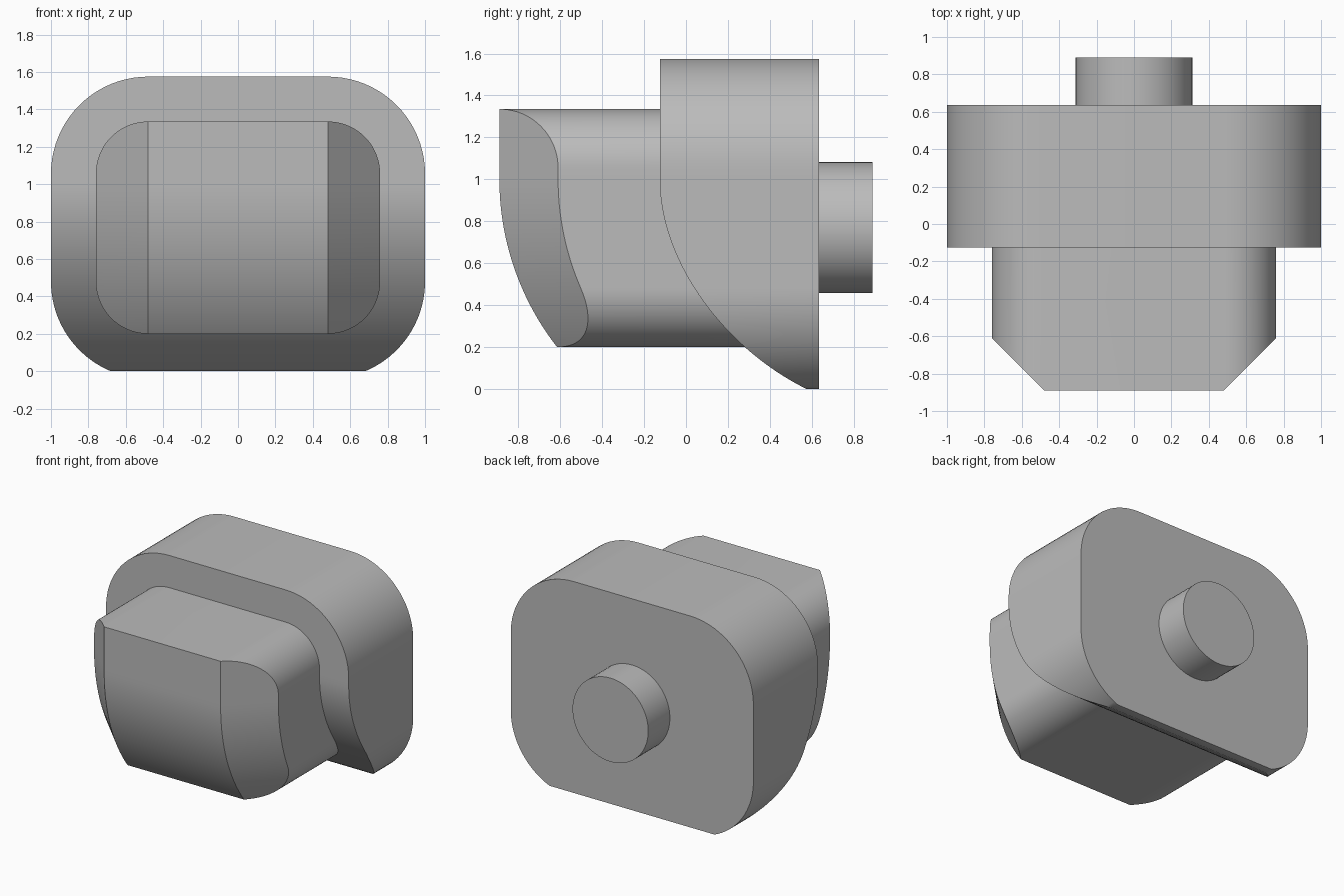
import bpy, bmesh, math

if "Cube" in bpy.data.objects:
    bpy.data.objects.remove(bpy.data.objects["Cube"])

grey = bpy.data.materials.new("plain grey")
grey.diffuse_color = (0.5, 0.5, 0.5, 1)
grey.use_nodes = True
grey.node_tree.nodes["Principled BSDF"].inputs["Base Color"].default_value = grey.diffuse_color

CX, Z_LO, Z_HI = 0.48, 0.48, 1.055   # corner centres shared by both rounded blocks


def finish(obj):
    obj.data.materials.append(grey)
    bpy.ops.object.select_all(action='DESELECT')
    obj.select_set(True)
    bpy.context.view_layer.objects.active = obj
    bpy.ops.object.shade_smooth_by_angle(angle=math.radians(30))


def levels(r, z_min):
    """(z, half width) pairs up the rounded outline, cut flat at z_min."""
    start = math.asin(min(1, (Z_LO - z_min) / r))
    out = []
    for i in range(21):
        a = start * (1 - i / 20)
        out.append((Z_LO - r * math.sin(a), CX + r * math.cos(a)))
    for i in range(1, 16):
        out.append((Z_LO + (Z_HI - Z_LO) * i / 16, CX + r))
    for i in range(21):
        a = math.pi / 2 * i / 20
        out.append((Z_HI + r * math.sin(a), CX + r * math.cos(a)))
    return out


def rounded_block(name, r, z_min, back, front, chamfer):
    """Stack of level rings: shaped front edge, flat back edge."""
    bm = bmesh.new()
    rings = []
    for z, w in levels(r, z_min):
        c = min(CX, w)
        xs = [-w, -c, c, w] if chamfer else [-w, w]
        ring = [bm.verts.new((x, front(z) + (abs(x) - c if chamfer else 0), z)) for x in xs]
        ring += [bm.verts.new((x, back, z)) for x in reversed(xs)]
        rings.append(ring)
    n = len(rings[0])
    for a, b in zip(rings, rings[1:]):
        for i in range(n):
            j = (i + 1) % n
            bm.faces.new((a[i], a[j], b[j], b[i]))
    bm.faces.new(rings[0][::-1])
    bm.faces.new(rings[-1])
    bmesh.ops.remove_doubles(bm, verts=bm.verts, dist=1e-4)
    bmesh.ops.recalc_face_normals(bm, faces=bm.faces)
    me = bpy.data.meshes.new(name)
    bm.to_mesh(me)
    bm.free()
    obj = bpy.data.objects.new(name, me)
    bpy.context.collection.objects.link(obj)
    finish(obj)


def bezier(t, a, b, c, d):
    s = 1 - t
    return s**3 * a + 3 * s * s * t * b + 3 * s * t * t * c + t**3 * d


def body_front(z):
    # vertical above z = 1, sweeping backwards towards the base
    if z >= 1:
        return -0.125
    lo, hi = 0.0, 1.0
    for _ in range(40):
        t = (lo + hi) / 2
        if bezier(t, 1.0, 0.6, 0.19, 0.0) > z:
            lo = t
        else:
            hi = t
    return bezier(lo, -0.125, -0.125, 0.19, 0.575)


def nose_front(z):
    # gentle circular undercut below z = 1
    d = max(0, 1 - z)
    return -0.89 + 1.3 - math.sqrt(1.3**2 - d * d)


# wide rear body and the smaller chamfered nose in front of it
rounded_block("body", 0.52, 0.0, 0.635, body_front, False)
rounded_block("nose", 0.28, 0.2, 0.5, nose_front, True)

# round peg on the back
bpy.ops.mesh.primitive_cylinder_add(vertices=64, radius=0.312, depth=0.29,
                                    location=(0, 0.745, 0.77),
                                    rotation=(math.pi / 2, 0, 0))
peg = bpy.context.object
peg.name = "back_peg"
finish(peg)
